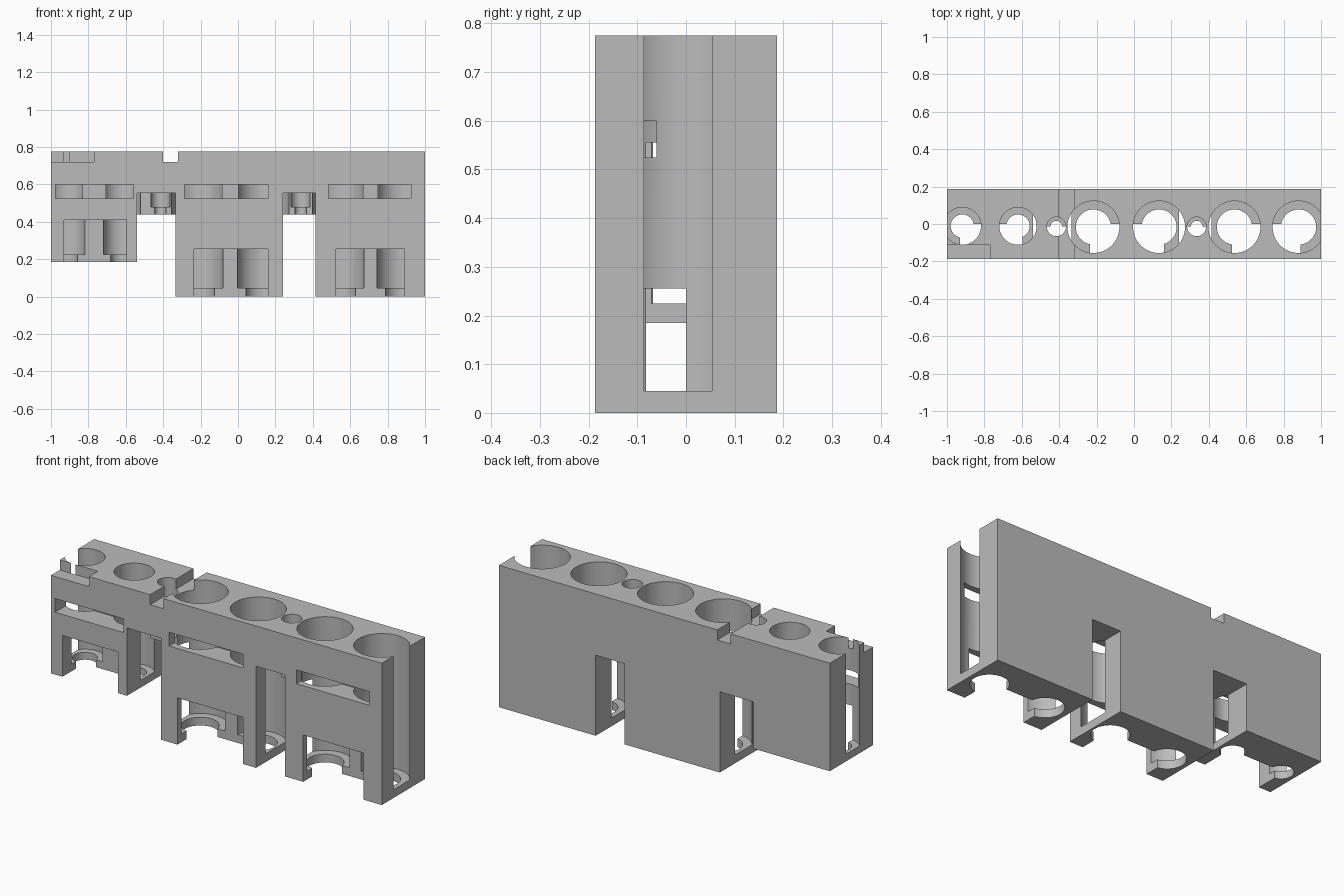
import bpy, bmesh, math
from mathutils import Matrix

old = bpy.data.objects.get("Cube")
if old:
    bpy.data.objects.remove(old, do_unlink=True)

WIDTH, TOP, DEPTH = 2.0, 0.775, 0.187
FAR = 0.3          # overshoot for cutters that run out of the block

grey = bpy.data.materials.new("plain_grey")
grey.use_nodes = True
colour = (0.5, 0.5, 0.5, 1)
grey.diffuse_color = colour
grey.node_tree.nodes["Principled BSDF"].inputs["Base Color"].default_value = colour


def make_object(name, bm):
    mesh = bpy.data.meshes.new(name)
    bmesh.ops.recalc_face_normals(bm, faces=bm.faces)
    bm.to_mesh(mesh)
    bm.free()
    mesh.materials.append(grey)
    obj = bpy.data.objects.new(name, mesh)
    bpy.context.collection.objects.link(obj)
    return obj


cutters = []


def box_cut(name, x, y, z):
    bm = bmesh.new()
    mid = [(a + b) / 2 for a, b in (x, y, z)]
    size = [b - a for a, b in (x, y, z)]
    bmesh.ops.create_cube(bm, size=1, matrix=Matrix.Translation(mid) @ Matrix.Diagonal((*size, 1)))
    cutters.append(make_object(name, bm))


def round_cut(name, x, y, radius, bottom):
    bm = bmesh.new()
    height = TOP + FAR - bottom
    bmesh.ops.create_cone(bm, cap_ends=True, segments=64, radius1=radius, radius2=radius,
                          depth=height, matrix=Matrix.Translation((x, y, bottom + height / 2)))
    cutters.append(make_object(name, bm))


# Stepped body: front outline pulled through the depth
outline = [(-1, TOP), (-1, .185), (-.54, .185), (-.54, .44), (-.335, .44), (-.335, 0),
           (.24, 0), (.24, .44), (.415, .44), (.415, 0), (1, 0), (1, TOP)]
bm = bmesh.new()
face = bm.faces.new([bm.verts.new((x, -DEPTH, z)) for x, z in outline])
pushed = bmesh.ops.extrude_face_region(bm, geom=[face])
bmesh.ops.translate(bm, vec=(0, 2 * DEPTH, 0),
                    verts=[v for v in pushed["geom"] if isinstance(v, bmesh.types.BMVert)])
body = make_object("holder_body", bm)

# Sockets: x, y, radius, floor height, radius of the hole in the floor
sockets = [(x, -.016, .139, .045, .094) for x in (-.217, .134, .537, .88)]
sockets += [(x, -.011, .1, .225, .062) for x in (-.918, -.62)]
sockets += [(x, -.014, .051, .48, .031) for x in (-.415, .335)]
for x, y, radius, floor, inner in sockets:
    round_cut("socket_cutter", x, y, radius, floor)
    round_cut("floor_hole_cutter", x, y, inner, -FAR)

# Lower front windows
for x, top in (((-.93, -.595), .41), ((-.235, .16), .255), ((.525, .89), .255)):
    box_cut("window_cutter", x, (-FAR, 0), (-FAR, top))

# Front recesses over the two gaps
for x in ((-.54, -.335), (.24, .415)):
    box_cut("recess_cutter", x, (-FAR, -.014), (.3, .555))

# Label slots
for x in ((-.975, -.56), (-.285, .16), (.485, .925)):
    box_cut("slot_cutter", x, (-FAR, -.061), (.525, .6))

# Top notch and front corner step
box_cut("notch_cutter", (-.4, -.32), (-FAR, FAR), (.72, TOP + FAR))
box_cut("corner_cutter", (-1 - FAR, -.77), (-FAR, -.11), (.72, TOP + FAR))

# Cut everything, keep the result, drop the cutters
for cutter in cutters:
    mod = body.modifiers.new("cut", 'BOOLEAN')
    mod.operation = 'DIFFERENCE'
    mod.solver = 'EXACT'
    mod.object = cutter
    cutter.hide_render = True
graph = bpy.context.evaluated_depsgraph_get()
result = bpy.data.meshes.new_from_object(body.evaluated_get(graph))
body.modifiers.clear()
body.data = result
for cutter in cutters:
    bpy.data.objects.remove(cutter, do_unlink=True)

bpy.ops.object.select_all(action='DESELECT')
body.select_set(True)
bpy.context.view_layer.objects.active = body
bpy.ops.object.shade_smooth_by_angle(angle=math.radians(30))
